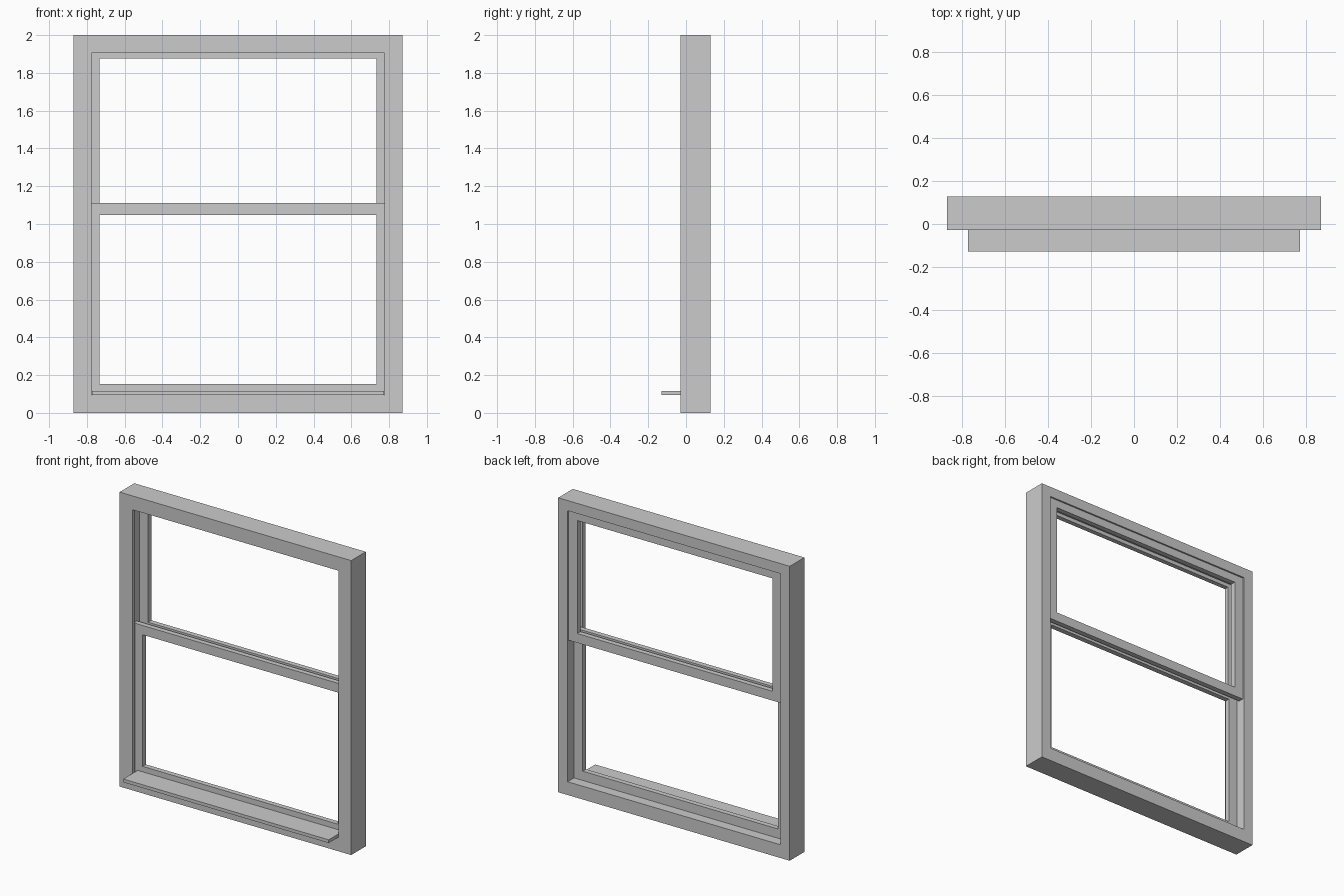
import bpy, bmesh

if "Cube" in bpy.data.objects:
    bpy.data.objects.remove(bpy.data.objects["Cube"])


def ring(name, loops):
    """Closed rectangular frame skinned through (half_width, z_low, z_high, y) loops."""
    bm = bmesh.new()
    rows = [[bm.verts.new(p) for p in ((-w, y, a), (w, y, a), (w, y, b), (-w, y, b))]
            for w, a, b, y in loops]
    for i, row in enumerate(rows):
        nxt = rows[(i + 1) % len(rows)]
        for j in range(4):
            k = (j + 1) % 4
            bm.faces.new((row[j], row[k], nxt[k], nxt[j]))
    return finish(name, bm)


def finish(name, bm):
    bmesh.ops.recalc_face_normals(bm, faces=bm.faces)
    mesh = bpy.data.meshes.new(name)
    bm.to_mesh(mesh)
    bm.free()
    obj = bpy.data.objects.new(name, mesh)
    bpy.context.collection.objects.link(obj)
    return obj


def box(name, lo, hi):
    bm = bmesh.new()
    bmesh.ops.create_cube(bm, size=1)
    for v in bm.verts:
        v.co = [(a + b) / 2 + c * (b - a) for a, b, c in zip(lo, hi, v.co)]
    return finish(name, bm)


def sash(name, outer, inner, y0, y1):
    return ring(name, [(*outer, y0), (*inner, y0), (*inner, y1), (*outer, y1)])


FRONT, BACK, LIP = -0.028, 0.129, 0.004

# Outer frame: narrow front lip, wider channel behind it for the sashes
outside = (0.87, 0.0, 2.0)
lip = (0.775, 0.094, 1.906)
channel = (0.80, 0.09, 1.931)
ring("window_frame", [(*outside, FRONT), (*lip, FRONT), (*lip, LIP),
                      (*channel, LIP), (*channel, BACK), (*outside, BACK)])

# Sliding sashes, lower one in front, overlapping at the meeting rail
sash("lower_sash", (0.80, 0.09, 1.11), (0.734, 0.153, 1.047), 0.025, 0.06)
sash("upper_sash", (0.80, 1.047, 1.931), (0.734, 1.11, 1.877), 0.083, 0.118)

# Front sill running back to the lower sash
box("sill", (-0.772, -0.129, 0.094), (0.772, 0.025, 0.116))
